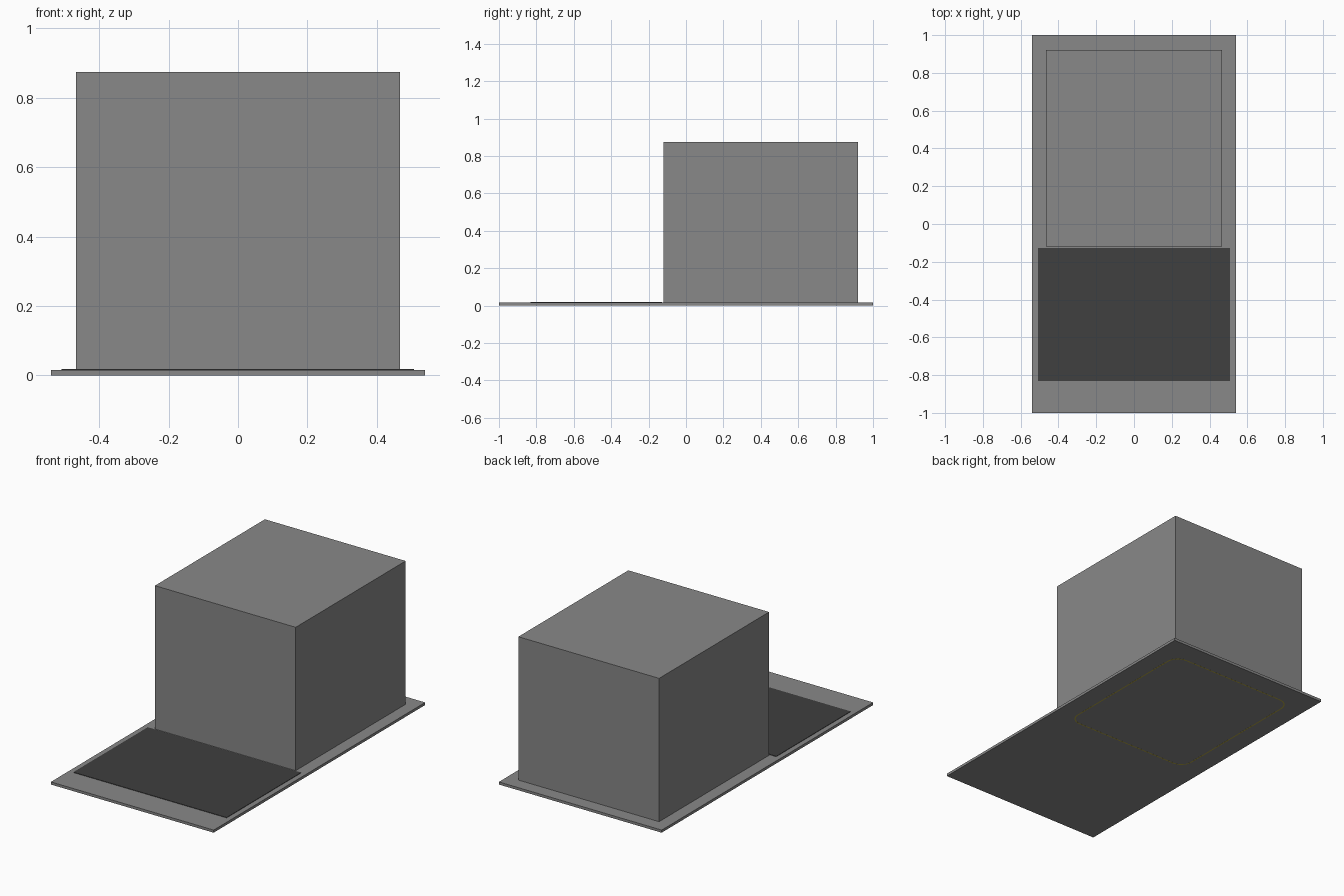
import bpy, bmesh, math

if "Cube" in bpy.data.objects:
    bpy.data.objects.remove(bpy.data.objects["Cube"])


def material(name, rgb):
    m = bpy.data.materials.new(name)
    m.diffuse_color = (*rgb, 1)
    m.use_nodes = True
    m.node_tree.nodes["Principled BSDF"].inputs["Base Color"].default_value = m.diffuse_color
    return m


def finish(name, bm, mat=None):
    bmesh.ops.recalc_face_normals(bm, faces=bm.faces)
    mesh = bpy.data.meshes.new(name)
    bm.to_mesh(mesh)
    bm.free()
    ob = bpy.data.objects.new(name, mesh)
    bpy.context.collection.objects.link(ob)
    if mat:
        mesh.materials.append(mat)
    return ob


def box(name, x, y, z, mat=None):
    bm = bmesh.new()
    bmesh.ops.create_cube(bm, size=1)
    for v in bm.verts:
        for i, (lo, hi) in enumerate((x, y, z)):
            v.co[i] = lo if v.co[i] < 0 else hi
    return finish(name, bm, mat)


def rounded_ring(name, center, half, radius, width, z0, z1, mat, steps=8):
    bm = bmesh.new()
    # Matching outer and inner loops on both levels
    loops = []
    for inset, z in ((0, z0), (width, z0), (width, z1), (0, z1)):
        r = radius - inset
        loop = []
        for q, (sx, sy) in enumerate(((1, 1), (-1, 1), (-1, -1), (1, -1))):
            for k in range(steps + 1):
                a = (q + k / steps) * math.pi / 2
                loop.append(bm.verts.new((
                    center[0] + sx * (half[0] - radius) + r * math.cos(a),
                    center[1] + sy * (half[1] - radius) + r * math.sin(a), z)))
        loops.append(loop)
    n = len(loops[0])
    for j in range(4):
        a, b = loops[j], loops[(j + 1) % 4]
        for i in range(n):
            k = (i + 1) % n
            bm.faces.new((a[i], a[k], b[k], b[i]))
    return finish(name, bm, mat)


grey = material("mid_grey", (0.246, 0.246, 0.246))
dark = material("dark_grey", (0.05, 0.05, 0.05))
olive = material("olive_yellow", (0.5, 0.42, 0.05))

# Thin base plate
box("base_plate", (-0.539, 0.539), (-1, 1), (0.0003, 0.016), grey)

# Large block standing on the rear of the plate
box("block", (-0.466, 0.466), (-0.12, 0.92), (0.016, 0.874), grey)

# Dark mat in front of the block
box("front_mat", (-0.508, 0.507), (-0.832, -0.128), (0.015, 0.0185), dark)

# Thin rounded line on the underside, below the block
rounded_ring("underside_line", (0, 0.4), (0.42, 0.47), 0.075, 0.007,
             0.0, 0.003, olive)
